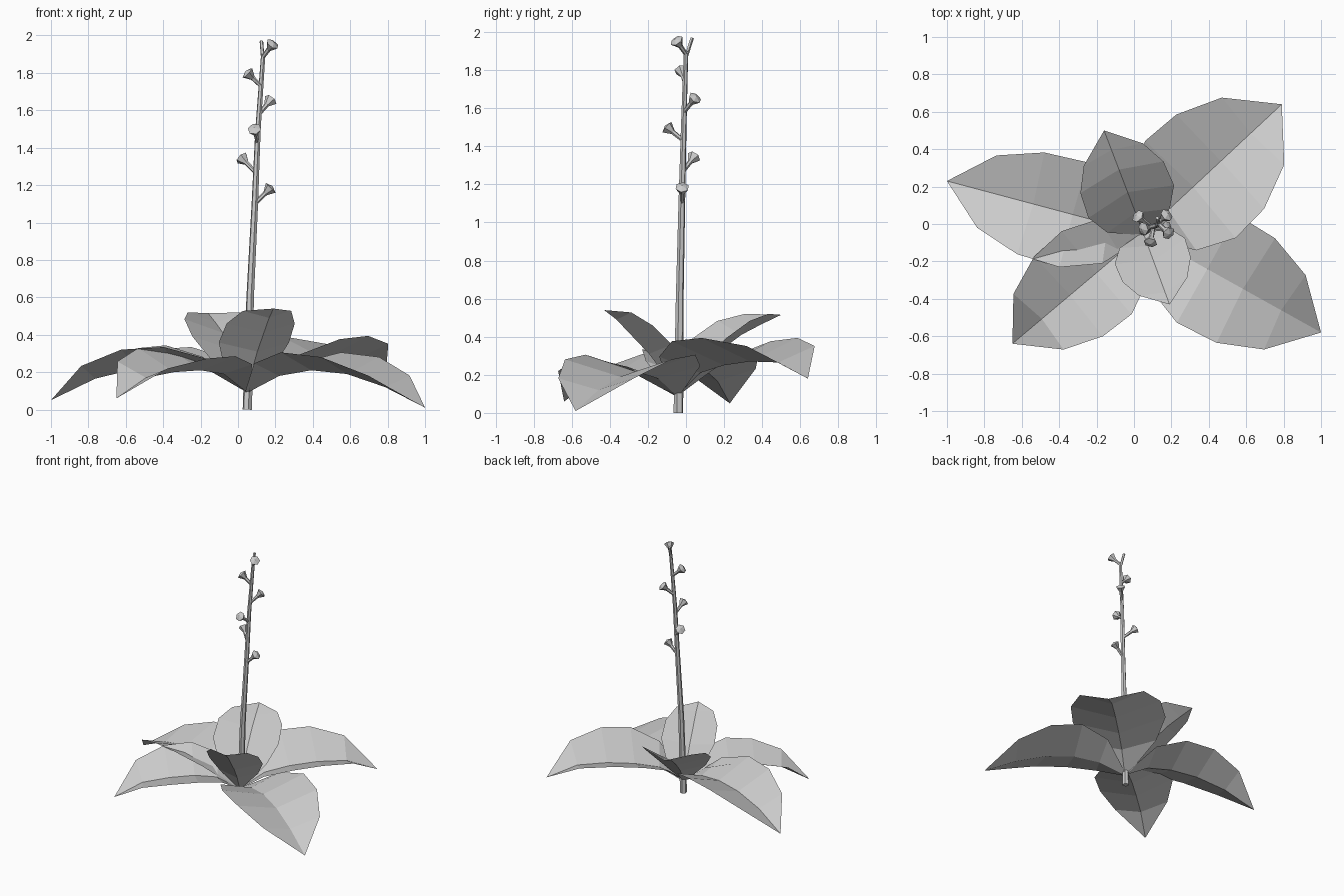
import bpy, bmesh, math
from mathutils import Vector

if "Cube" in bpy.data.objects:
    bpy.data.objects.remove(bpy.data.objects["Cube"])

mat = bpy.data.materials.new("plain grey")
mat.diffuse_color = (0.6, 0.6, 0.6, 1)
mat.use_nodes = True
mat.node_tree.nodes["Principled BSDF"].inputs["Base Color"].default_value = mat.diffuse_color


def make(name, bm):
    me = bpy.data.meshes.new(name)
    bm.to_mesh(me)
    bm.free()
    me.materials.append(mat)
    ob = bpy.data.objects.new(name, me)
    bpy.context.collection.objects.link(ob)


def tube(name, path, sides):
    """Closed flat-sided tube through (point, radius) pairs; radius 0 gives a tip."""
    bm = bmesh.new()
    pts = [Vector(p) for p, r in path]
    axis = (pts[-1] - pts[0]).normalized()
    a = axis.cross(Vector((0.3, 1, 0.1))).normalized()
    b = axis.cross(a)
    prev = None
    for p, (_, r) in zip(pts, path):
        if r == 0:
            tip = bm.verts.new(p)
            for i in range(sides):
                bm.faces.new((prev[i], prev[(i + 1) % sides], tip))
            prev = None
            break
        ring = [bm.verts.new(p + r * (a * math.cos(t) + b * math.sin(t)))
                for t in (2 * math.pi * i / sides for i in range(sides))]
        if prev:
            for i in range(sides):
                j = (i + 1) % sides
                bm.faces.new((prev[i], prev[j], ring[j], ring[i]))
        else:
            bm.faces.new(ring[::-1])
        prev = ring
    if prev:
        bm.faces.new(prev)
    bmesh.ops.recalc_face_normals(bm, faces=bm.faces)
    make(name, bm)


BASE = Vector((0.05, -0.05, 0.09))
WIDTHS = (0.06, 0.73, 1.0, 0.97, 0.69, 0)


def leaf(name, tip, width, fold, stations, heights, roll=0):
    """V-folded leaf: a midrib curve with raised edges, meeting at the tip."""
    flat = Vector((tip[0], tip[1], 0)) - Vector((BASE.x, BASE.y, 0))
    u = flat.normalized()
    n = Vector((-u.y, u.x, 0))
    mids = [BASE] + [Vector((BASE.x, BASE.y, z)) + flat * s
                     for s, z in zip(stations, heights)]
    bm = bmesh.new()
    rows = []
    for i, m in enumerate(mids):
        w = width * WIDTHS[i]
        if w == 0:
            rows.append([bm.verts.new(m)])
            continue
        tangent = (mids[i + 1] - mids[max(i - 1, 0)]).normalized()
        up = tangent.cross(n)
        if up.z < 0:
            up = -up
        rows.append([bm.verts.new(m + n * w * s + up * w * (fold + roll * s) * abs(s))
                     for s in (-1, 0, 1)])
    for a, b in zip(rows, rows[1:]):
        for k in (0, 1):
            if len(b) == 1:
                bm.faces.new((a[k], b[0], a[k + 1]))
            else:
                bm.faces.new((a[k], b[k], b[k + 1], a[k + 1]))
    make(name, bm)


# Spreading outer leaves
S = (0.18, 0.36, 0.56, 0.775, 1)
leaf("left_leaf", (-1.0, 0.23), 0.29, 0.36, S, (0.20, 0.23, 0.22, 0.165, 0.05))
leaf("front_left_leaf", (-0.65, -0.64), 0.29, 0.36, S, (0.19, 0.21, 0.20, 0.17, 0.06), -0.1)
leaf("front_right_leaf", (1.0, -0.58), 0.33, 0.29, S, (0.18, 0.21, 0.19, 0.12, 0.01))
leaf("back_right_leaf", (0.79, 0.64), 0.355, 0.36, S, (0.21, 0.25, 0.27, 0.265, 0.18))

# Upright inner leaves
leaf("back_inner_leaf", (-0.16, 0.50), 0.245, 0.36,
     (0.2, 0.4, 0.62, 0.81, 1), (0.22, 0.32, 0.41, 0.465, 0.515))
leaf("front_inner_leaf", (0.19, -0.43), 0.20, 0.36,
     (0.18, 0.38, 0.63, 0.83, 1), (0.21, 0.31, 0.41, 0.49, 0.54))

# Flower stalk
STEM = [((0.05, -0.04, 0), 0.026), ((0.065, -0.033, 0.6), 0.021),
        ((0.09, -0.022, 1.1), 0.018), ((0.107, -0.012, 1.5), 0.015),
        ((0.135, 0.0, 1.9), 0.012)]
tube("stem", STEM, 6)


def stem_at(z):
    for (p, _), (q, _) in zip(STEM, STEM[1:]):
        if z <= q[2]:
            return Vector(p).lerp(Vector(q), (z - p[2]) / (q[2] - p[2]))
    return Vector(STEM[-1][0])


# Small flared flowers spiralling up the stalk: (x, y, z of head, z of joint)
for i, (x, y, z, joint) in enumerate((
        (0.175, -0.02, 1.185, 1.10), (0.02, 0.042, 1.345, 1.265),
        (0.088, -0.10, 1.50, 1.43), (0.175, 0.048, 1.655, 1.58),
        (0.05, -0.025, 1.80, 1.73), (0.185, -0.05, 1.955, 1.885))):
    a, b = stem_at(joint), Vector((x, y, z))
    d = (b - a).normalized()
    tube(f"flower_{i + 1}", [(a, 0.011), (b - d * 0.042, 0.013),
                             (b, 0.037), (b + d * 0.014, 0)], 6)

# Closed bud at the top
tube("top_bud", [((0.133, 0.0, 1.87), 0.010), ((0.125, 0.032, 1.97), 0.010)], 5)
